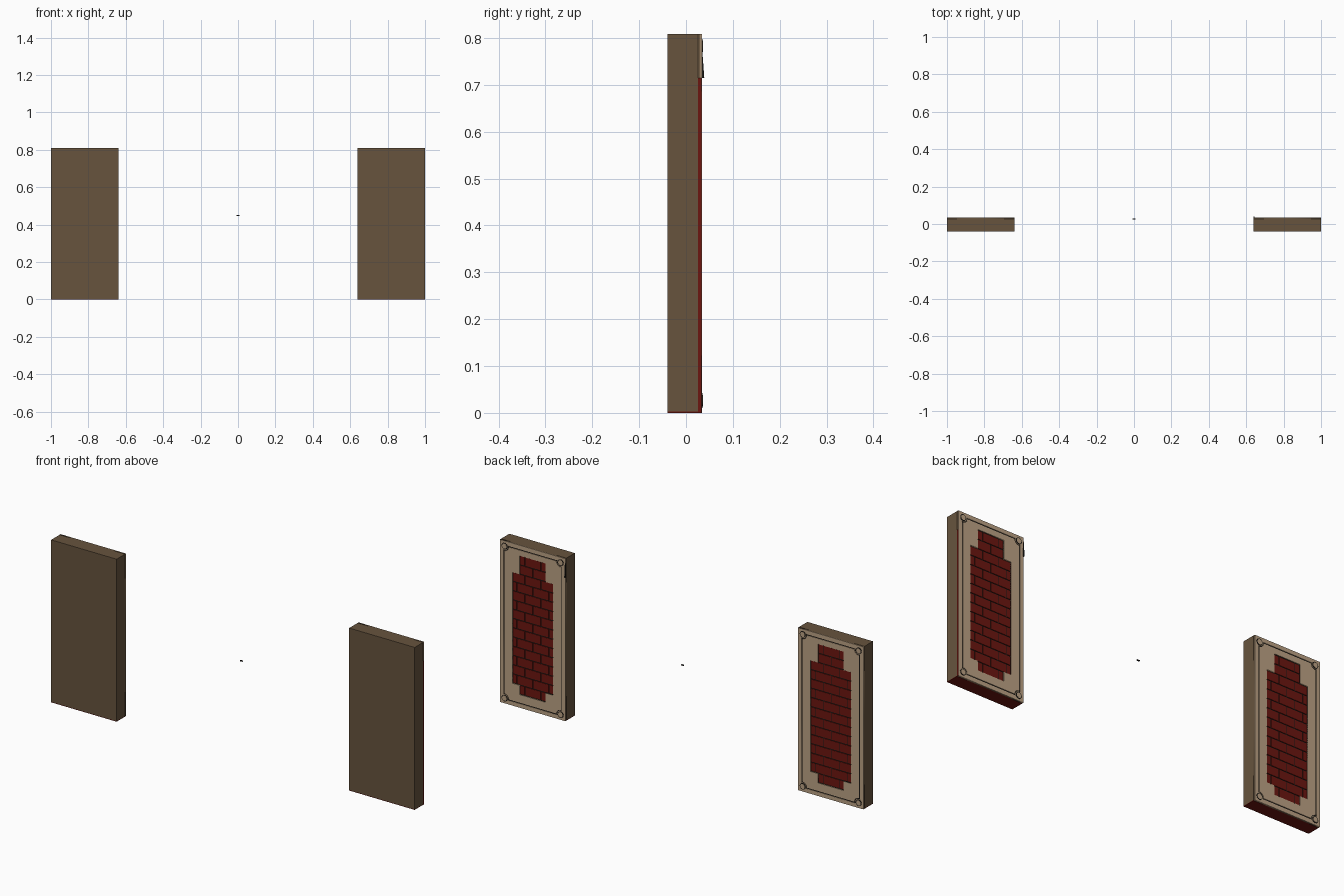
import bpy, bmesh, math
from mathutils import Vector

if "Cube" in bpy.data.objects:
    bpy.data.objects.remove(bpy.data.objects["Cube"])


def material(name, rgb):
    m = bpy.data.materials.new(name)
    m.diffuse_color = (*rgb, 1)
    m.use_nodes = True
    m.node_tree.nodes["Principled BSDF"].inputs["Base Color"].default_value = m.diffuse_color
    return m


BROWN = material("brown_wood", (0.135, 0.088, 0.048))
BEIGE = material("beige_frame", (0.50, 0.36, 0.23))
RED = material("red_brick", (0.15, 0.008, 0.005))
DARK = material("dark_mortar", (0.012, 0.01, 0.008))

W, H = 0.36, 0.808                 # panel size
FACE = 0.034                       # front of the decorated face
HALF_WIDE, HALF_NARROW = 0.112, 0.071
ROW, Z0 = 0.046, 0.065             # brick course height and first course
Z1, Z2, Z3 = Z0 + ROW, Z0 + 13 * ROW, Z0 + 15 * ROW


def boxes(name, spans, mat):
    """One object from (x0, x1, y0, y1, z0, z1) spans."""
    bm = bmesh.new()
    for x0, x1, y0, y1, z0, z1 in spans:
        vs = bmesh.ops.create_cube(bm, size=1)["verts"]
        bmesh.ops.scale(bm, vec=(x1 - x0, y1 - y0, z1 - z0), verts=vs)
        bmesh.ops.translate(bm, vec=((x0 + x1) / 2, (y0 + y1) / 2, (z0 + z1) / 2), verts=vs)
    me = bpy.data.meshes.new(name)
    bm.to_mesh(me)
    bm.free()
    ob = bpy.data.objects.new(name, me)
    bpy.context.collection.objects.link(ob)
    me.materials.append(mat)
    return ob


def flat_plate(name, loops, y0, y1, cx, mat):
    """Filled x-z outlines (inner loops become holes), thickened along y."""
    cu = bpy.data.curves.new(name, 'CURVE')
    cu.dimensions = '2D'
    cu.fill_mode = 'BOTH'
    cu.extrude = (y1 - y0) / 2
    for pts in loops:
        sp = cu.splines.new('POLY')
        sp.points.add(len(pts) - 1)
        for p, (x, z) in zip(sp.points, pts):
            p.co = (x, z, 0, 1)
        sp.use_cyclic_u = True
    cu.materials.append(mat)
    ob = bpy.data.objects.new(name, cu)
    ob.location = (cx, (y0 + y1) / 2, 0)
    ob.rotation_euler.x = math.pi / 2
    bpy.context.collection.objects.link(ob)
    bpy.ops.object.select_all(action='DESELECT')
    ob.select_set(True)
    bpy.context.view_layer.objects.active = ob
    bpy.ops.object.convert(target='MESH')
    return ob


def rect(hw, z0, z1):
    return [(-hw, z0), (hw, z0), (hw, z1), (-hw, z1)]


def circle(x, z, r, n=16):
    return [(x + r * math.cos(2 * math.pi * i / n), z + r * math.sin(2 * math.pi * i / n))
            for i in range(n)]


def scooped(inset, r):
    """Rectangle whose corners are scooped around the corner medallions."""
    pts = []
    c = 0.026
    for k, (sx, sz) in enumerate([(-1, -1), (1, -1), (1, 1), (-1, 1)]):
        cx, cz = sx * (W / 2 - c), H / 2 + sz * (H / 2 - c)
        a = math.asin((c - inset) / r) if inset < c else -math.asin((inset - c) / r)
        start, end = math.pi / 2 + a, -a
        arc = [(cx - sx * r * math.cos(t), cz - sz * r * math.sin(t))
               for t in [start + (end - start) * i / 6 for i in range(7)]]
        pts += arc if k % 2 == 0 else arc[::-1]
    return pts


def cross():
    right = [(HALF_NARROW, Z0), (HALF_NARROW, Z1), (HALF_WIDE, Z1),
             (HALF_WIDE, Z2), (HALF_NARROW, Z2), (HALF_NARROW, Z3)]
    return right + [(-x, z) for x, z in reversed(right)]


def bricks(cx):
    spans, length, gap = [], 0.088, 0.0025
    for r in range(15):
        z = Z0 + r * ROW
        hw = HALF_WIDE if 1 <= r < 13 else HALF_NARROW
        x = -0.22 + (length / 2 if r % 2 else 0)
        while x < hw:
            a, b = max(x + gap, -hw), min(x + length - gap, hw)
            if b - a > 0.006:
                spans.append((cx + a, cx + b, 0.02, 0.030, z + gap, z + ROW - gap))
            x += length
    return spans


for side, cx in (("left", -0.82), ("right", 0.82)):
    # slab, red underside and mortar behind the bricks
    boxes(side + "_slab", [(cx - W / 2, cx + W / 2, -0.04, 0.026, 0.003, H)], BROWN)
    boxes(side + "_underside", [(cx - W / 2, cx + W / 2, -0.04, 0.026, 0, 0.003)], RED)
    boxes(side + "_mortar", [(cx - 0.13, cx + 0.13, 0.024, 0.0275, 0.05, 0.77)], DARK)
    boxes(side + "_bricks", bricks(cx), RED)

    # face frame: brown edge, beige border, dark groove floor, beige inner plate
    flat_plate(side + "_face_edge", [rect(W / 2, 0, H), cross()], 0.026, 0.031, cx, BROWN)
    flat_plate(side + "_border", [rect(W / 2, 0, H), scooped(0.020, 0.019)],
               0.031, FACE, cx, BEIGE)
    flat_plate(side + "_groove", [scooped(0.018, 0.018), cross()], 0.030, 0.0318, cx, DARK)
    flat_plate(side + "_inner_plate", [scooped(0.025, 0.023), cross()],
               0.031, FACE, cx, BEIGE)

    # round medallions in the four corners
    for sx in (-1, 1):
        for vert, z in (("lower", 0.026), ("upper", H - 0.026)):
            x = sx * (W / 2 - 0.026)
            flat_plate(f"{side}_{vert}_ring", [circle(x, z, 0.016), circle(x, z, 0.0125)],
                       0.033, 0.0355, cx, DARK)
            flat_plate(f"{side}_{vert}_button", [circle(x, z, 0.0125)],
                       0.033, 0.036, cx, BEIGE)

# red strip on the outer edge of the right panel
boxes("edge_strip", [(0.998, 1.0005, 0.026, 0.0335, 0, 0.715)], RED)

# small dark wedge on the inner edge of the right panel
wedge = boxes("edge_wedge", [(0.638, 0.643, 0.03, 0.039, 0.715, 0.79)], DARK)
for v in wedge.data.vertices:
    if v.co.z > 0 and v.co.y > 0.035 and v.co.z > 0.75:
        v.co.y = 0.0335

# tiny chip between the panels
boxes("centre_chip", [(-0.007, 0.007, 0.024, 0.030, 0.446, 0.450)], DARK)
